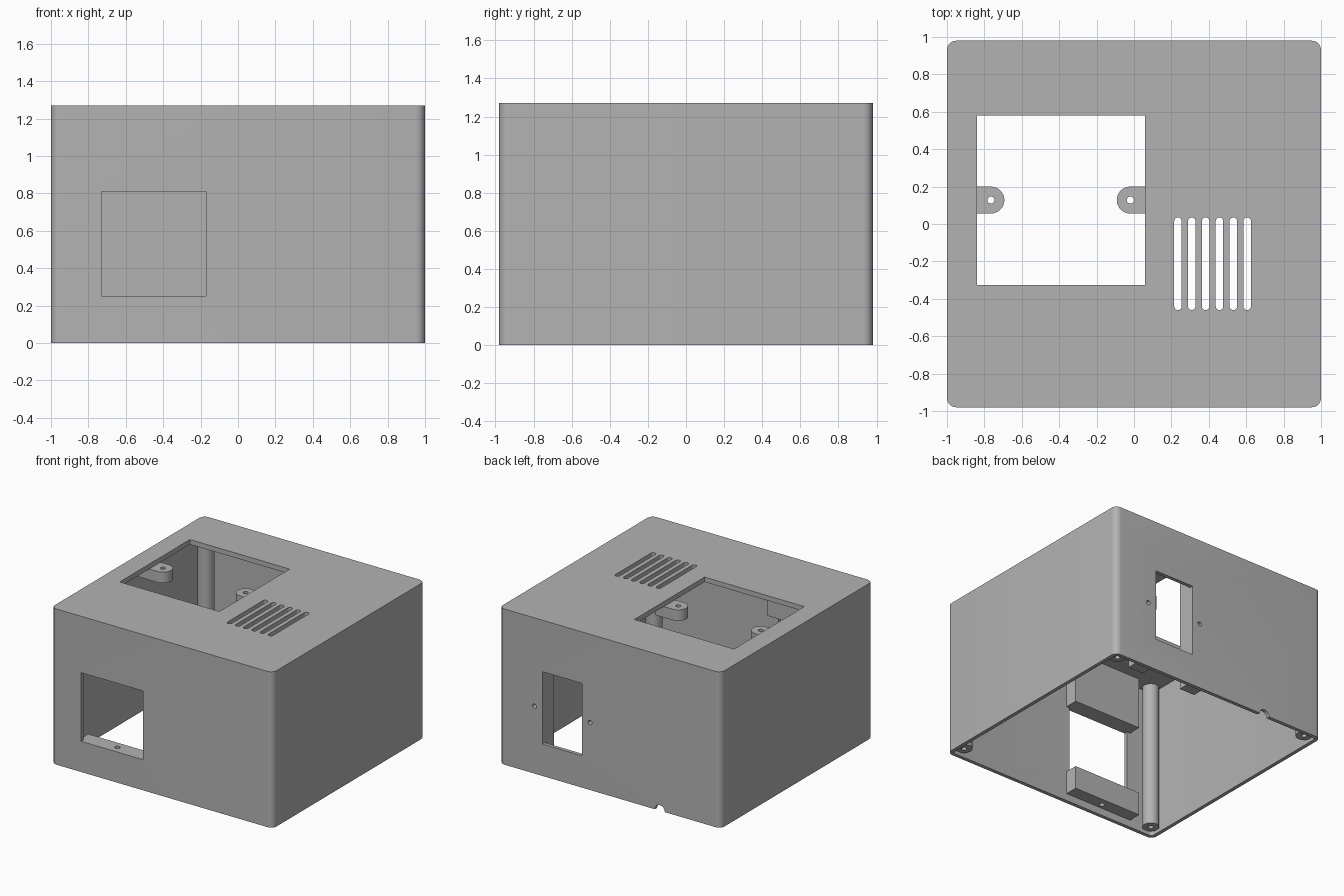
import bpy
import bmesh
from math import cos, sin, pi, radians
from mathutils import Matrix

default = bpy.data.objects.get("Cube")
if default:
    bpy.data.objects.remove(default, do_unlink=True)

grey = bpy.data.materials.new("case_grey")
grey.use_nodes = True
COLOR = (0.45, 0.45, 0.45, 1)
grey.diffuse_color = COLOR
grey.node_tree.nodes["Principled BSDF"].inputs["Base Color"].default_value = COLOR

HALF_X, HALF_Y, HEIGHT = 1.0, 0.98, 1.27
WALL, CEILING, LIP = 0.03, 1.23, 0.03
IN_X, IN_Y = HALF_X - WALL, HALF_Y - WALL


def prism(name, outline, z0, z1):
    """Extrude a closed xy outline between two heights."""
    bm = bmesh.new()
    face = bm.faces.new([bm.verts.new((x, y, z0)) for x, y in outline])
    top = bmesh.ops.extrude_face_region(bm, geom=[face])["geom"]
    for v in top:
        if isinstance(v, bmesh.types.BMVert):
            v.co.z = z1
    bmesh.ops.recalc_face_normals(bm, faces=bm.faces)
    mesh = bpy.data.meshes.new(name)
    bm.to_mesh(mesh)
    bm.free()
    mesh.materials.append(grey)
    ob = bpy.data.objects.new(name, mesh)
    bpy.context.collection.objects.link(ob)
    return ob


def rounded(x0, x1, y0, y1, r, steps=8):
    """Rounded rectangle outline."""
    corners = [(x1 - r, y1 - r), (x0 + r, y1 - r), (x0 + r, y0 + r), (x1 - r, y0 + r)]
    pts = []
    for i, (cx, cy) in enumerate(corners):
        for k in range(steps + 1):
            a = (i + k / steps) * pi / 2
            p = (cx + r * cos(a), cy + r * sin(a))
            if not pts or abs(p[0] - pts[-1][0]) + abs(p[1] - pts[-1][1]) > 1e-5:
                pts.append(p)
    if abs(pts[0][0] - pts[-1][0]) + abs(pts[0][1] - pts[-1][1]) < 1e-5:
        pts.pop()
    return pts


def circle(x, y, r, n=32):
    return [(x + r * cos(2 * pi * i / n), y + r * sin(2 * pi * i / n)) for i in range(n)]


def box(name, x0, x1, y0, y1, z0, z1):
    return prism(name, [(x0, y0), (x1, y0), (x1, y1), (x0, y1)], z0, z1)


def rod_y(name, x, z, r, y0, y1):
    """Cylinder running along y."""
    ob = prism(name, circle(x, -z, r), y0, y1)
    ob.data.transform(Matrix(((1, 0, 0, 0), (0, 0, 1, 0), (0, -1, 0, 0), (0, 0, 0, 1))))
    return ob


def cut(ob, *cutters):
    for c in cutters:
        c.hide_render = True
        mod = ob.modifiers.new("cut", "BOOLEAN")
        mod.operation, mod.solver, mod.object = "DIFFERENCE", "EXACT", c
        bpy.context.view_layer.objects.active = ob
        bpy.ops.object.modifier_apply(modifier=mod.name)
        bpy.data.objects.remove(c, do_unlink=True)


# Hollow case, open below
case = prism("case_shell", rounded(-HALF_X, HALF_X, -HALF_Y, HALF_Y, 0.05), 0, HEIGHT)
cut(case, prism("cavity", rounded(-IN_X, IN_X, -IN_Y, IN_Y, 0.025), -0.1, CEILING))

# Top window, front window, rear socket opening
FX0, FX1, FZ0, FZ1 = -0.73, -0.17, 0.25, 0.81
SX0, SX1, SZ0, SZ1 = 0.25, 0.61, 0.26, 0.85
WX0, WX1 = -0.84, 0.06
cut(case,
    box("top_window", WX0, WX1, -0.325, 0.58, 1.1, 1.4),
    box("front_window", FX0, FX1, -1.1, -0.9, FZ0, FZ1),
    box("socket_opening", SX0, SX1, 0.9, 1.1, SZ0, SZ1),
    rod_y("cable_notch", -0.45, 0, 0.045, 0.9, 1.1))

# Ventilation slots
for i in range(6):
    x = 0.235 + i * 0.074
    cut(case, prism("vent_slot", rounded(x - 0.02, x + 0.02, -0.46, 0.035, 0.02), 1.1, 1.4))

parts = [case]

# Corner screw posts
for sx, side in ((-1, "right"), (1, "left")):
    for sy, end in ((-1, "front"), (1, "rear")):
        x, y = sx * 0.91, sy * 0.89
        post = prism(f"{end}_{side}_screw_post", circle(x, y, 0.063), LIP, CEILING)
        cut(post, prism("post_hole", circle(x, y, 0.02, 16), -0.1, 0.3))
        parts.append(post)

# Blocks on either side of the rear socket, with screw holes through the wall
for name, x0, x1, hx in (("inner", SX0 - 0.14, SX0, SX0 - 0.07),
                         ("outer", SX1, SX1 + 0.14, SX1 + 0.07)):
    block = box(f"{name}_socket_block", x0, x1, 0.83, IN_Y, LIP, CEILING)
    for ob in (case, block):
        cut(ob, rod_y("socket_screw_hole", hx, 0.55, 0.018, 0.75, 1.1))
    parts.append(block)

# Brackets below and above the front window
ledge = box("lower_window_bracket", FX0 - 0.03, FX1 + 0.03, -IN_Y, -0.845, 0.06, FZ0)
cut(ledge, prism("bracket_hole", circle(-0.45, -0.91, 0.02, 16), -0.1, 0.4))
parts += [ledge, box("upper_window_bracket", FX0 - 0.03, FX1 + 0.03, -IN_Y, -0.845, FZ1, CEILING)]

# Round-ended mounting lugs under the top window
R, LY = 0.072, 0.128
for name, cx, base, d in (("right", -0.765, -IN_X, 1), ("left", -0.02, 0.14, -1)):
    arc = [(cx + d * R * cos(a), LY + R * sin(a))
           for a in (-pi / 2 + pi * k / 16 for k in range(17))]
    lug = prism(f"{name}_mounting_lug", arc + [(base, LY + R), (base, LY - R)], 1.14, CEILING)
    cut(lug, prism("lug_hole", circle(cx, LY, 0.019, 16), 1.0, 1.4))
    parts.append(lug)

# Smooth the round surfaces, keep edges crisp
bpy.ops.object.select_all(action="DESELECT")
for ob in parts:
    ob.select_set(True)
bpy.context.view_layer.objects.active = case
bpy.ops.object.shade_smooth_by_angle(angle=radians(30))
